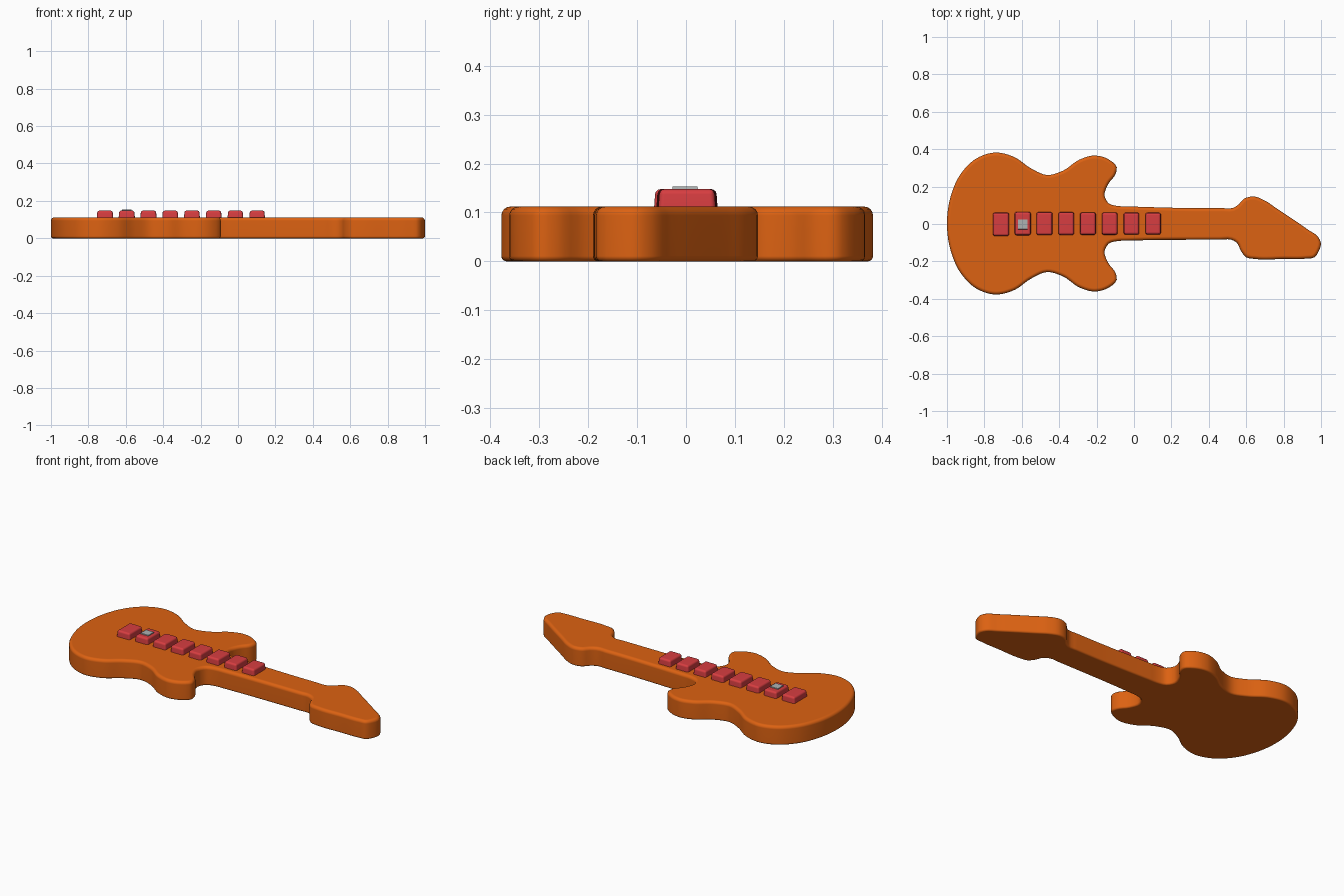
import bpy, bmesh
from mathutils import Vector

if "Cube" in bpy.data.objects:
    bpy.data.objects.remove(bpy.data.objects["Cube"])

def material(name, rgb):
    m = bpy.data.materials.new(name)
    m.diffuse_color = (*rgb, 1)
    m.use_nodes = True
    m.node_tree.nodes["Principled BSDF"].inputs["Base Color"].default_value = m.diffuse_color
    return m

ORANGE = material("orange", (0.72, 0.122, 0.006))
RED = material("red", (0.68, 0.047, 0.052))
GREY = material("light grey", (0.42, 0.45, 0.45))

def smooth_loop(pts, step=0.018):
    """Closed chord-length Hermite spline through the points."""
    P = [Vector(p) for p in pts]
    n = len(P)
    d = [(P[(i + 1) % n] - P[i]).length for i in range(n)]
    T = []
    for i in range(n):
        a, b = d[i - 1], d[i]
        va, vb = (P[i] - P[i - 1]) / a, (P[(i + 1) % n] - P[i]) / b
        T.append((va * b + vb * a) / (a + b))
    out = []
    for i in range(n):
        j = (i + 1) % n
        k = max(2, min(8, round(d[i] / step)))
        for s in range(k):
            t = s / k
            out.append(P[i] * (2*t**3 - 3*t*t + 1) + T[i] * d[i] * (t**3 - 2*t*t + t)
                       + P[j] * (3*t*t - 2*t**3) + T[j] * d[i] * (t**3 - t*t))
    return out

def finish(bm, name, mat):
    bmesh.ops.recalc_face_normals(bm, faces=bm.faces)
    me = bpy.data.meshes.new(name)
    bm.to_mesh(me)
    bm.free()
    ob = bpy.data.objects.new(name, me)
    bpy.context.collection.objects.link(ob)
    me.materials.append(mat)
    bpy.ops.object.select_all(action='DESELECT')
    ob.select_set(True)
    bpy.context.view_layer.objects.active = ob
    bpy.ops.object.shade_smooth_by_angle(angle=0.7)
    w = ob.modifiers.new("flat_tops", 'WEIGHTED_NORMAL')
    w.keep_sharp = True
    return ob

# Guitar outline: half body, mirrored, with an angled headstock
half = [(-.98, .148), (-.925, .27), (-.843, .35), (-.743, .382), (-.64, .358),
        (-.55, .297), (-.465, .262), (-.38, .285), (-.29, .345), (-.21, .366),
        (-.135, .345), (-.092, .303), (-.098, .268), (-.138, .213), (-.157, .15),
        (-.135, .11), (-.085, .096), (-.03, .094)]
head = [(.47, .085), (.53, .086), (.56, .105), (.585, .133), (.64, .147), (.70, .125),
        (.76, .085), (.93, -.03), (.985, -.07), (.999, -.1), (.988, -.145), (.965, -.178),
        (.92, -.185), (.8, -.187), (.65, -.187), (.6, -.178), (.572, -.145),
        (.55, -.1), (.52, -.084), (.46, -.084)]
outline = [(-1, 0)] + half + head + [(x, .005 - y) for x, y in reversed(half)]

bm = bmesh.new()
face = bm.faces.new([bm.verts.new((p.x, p.y, 0)) for p in smooth_loop(outline)])
ext = bmesh.ops.extrude_face_region(bm, geom=[face])
bmesh.ops.translate(bm, vec=(0, 0, .112),
                    verts=[v for v in ext['geom'] if isinstance(v, bmesh.types.BMVert)])
for z, r in ((.112, .018), (0, .011)):
    rim = [e for e in bm.edges if all(abs(v.co.z - z) < 1e-5 for v in e.verts)]
    bmesh.ops.bevel(bm, geom=rim, offset=r, segments=4, profile=.5, affect='EDGES')
finish(bm, "guitar_body", ORANGE)

def block(name, mat, x, y, sx, sy, z0, z1, taper, r):
    """Slightly tapered box with rounded edges."""
    bm = bmesh.new()
    bmesh.ops.create_cube(bm, size=1)
    for v in bm.verts:
        top = v.co.z > 0
        k = taper if top else 0
        v.co = (x + v.co.x * (sx - k), y + v.co.y * (sy - k), z1 if top else z0)
    if r:
        bmesh.ops.bevel(bm, geom=bm.edges[:], offset=r, segments=3, profile=.5, affect='EDGES')
    return finish(bm, name, mat)

# Row of keys along the strings
for i in range(8):
    block(f"key_{i + 1}", RED, -.711 + i * .1162, .002 - .004 * (i == 0), .09 - i * .0006,
          .129 - i * .0013, .09, .148, .008, .011)

# Small plate on the second key
block("key_plate", GREY, -.595, -.002, .053, .053, .145, .153, .002, 0)
